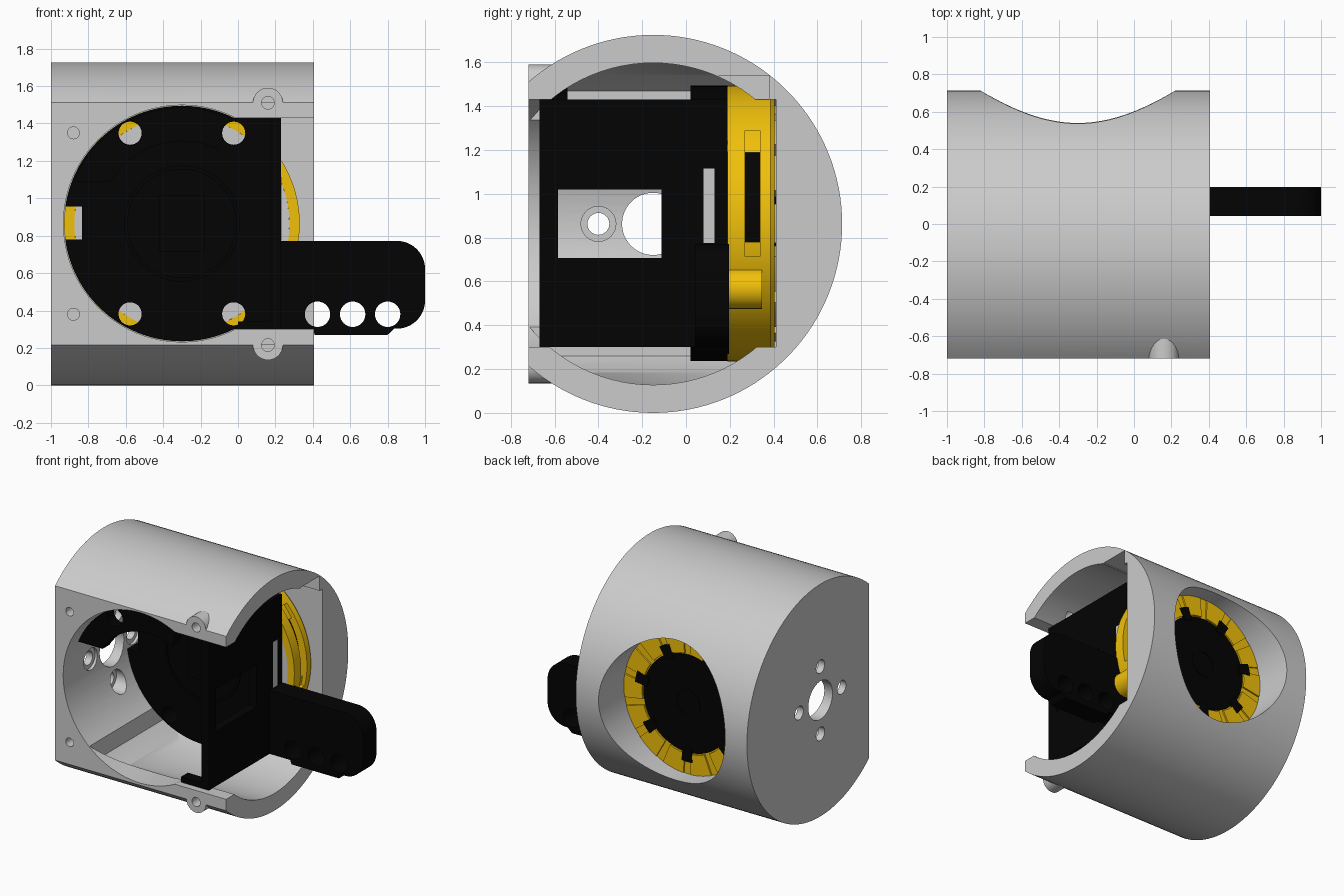
import bpy, bmesh, math

if "Cube" in bpy.data.objects:
    bpy.data.objects.remove(bpy.data.objects["Cube"])

CX, CZ = -0.3, 0.865          # rotor axis (runs along y)
HY, HZ, HR = -0.15, 0.863, 0.863  # housing axis (runs along x)

def material(name, rgb):
    m = bpy.data.materials.new(name)
    m.diffuse_color = (*rgb, 1)
    m.use_nodes = True
    m.node_tree.nodes["Principled BSDF"].inputs["Base Color"].default_value = m.diffuse_color
    return m

BLACK = material("black_plastic", (0.001, 0.001, 0.001))
YELLOW = material("yellow_plastic", (0.88, 0.53, 0.003))

def arc(cx, cy, r, a0=0, a1=360, n=64):
    full = abs(a1 - a0) >= 360
    steps = n if full else n + 1
    return [(cx + r * math.cos(math.radians(a0 + (a1 - a0) * i / n)),
             cy + r * math.sin(math.radians(a0 + (a1 - a0) * i / n))) for i in range(steps)]

def rect(a0, b0, a1, b1):
    return [(a0, b0), (a1, b0), (a1, b1), (a0, b1)]

def finish(bm, name, mat):
    bmesh.ops.recalc_face_normals(bm, faces=bm.faces)
    me = bpy.data.meshes.new(name)
    bm.to_mesh(me)
    bm.free()
    ob = bpy.data.objects.new(name, me)
    bpy.context.collection.objects.link(ob)
    if mat:
        me.materials.append(mat)
    return ob

def prism(name, pts, axis, lo, hi, mat=None):
    """Extrude a profile; (y, z) points along x or (x, z) points along y."""
    place = (lambda p, d: (d, p[0], p[1])) if axis == 'x' else (lambda p, d: (p[0], d, p[1]))
    bm = bmesh.new()
    a = [bm.verts.new(place(p, lo)) for p in pts]
    b = [bm.verts.new(place(p, hi)) for p in pts]
    bm.faces.new(a)
    bm.faces.new(b)
    for i in range(len(pts)):
        j = (i + 1) % len(pts)
        bm.faces.new((a[i], a[j], b[j], b[i]))
    return finish(bm, name, mat)

def lathe(name, prof, mat, n=72):
    """Revolve a closed (radius, y) profile around the rotor axis."""
    bm = bmesh.new()
    rings = []
    for i in range(n):
        t = 2 * math.pi * i / n
        rings.append([bm.verts.new((CX + r * math.cos(t), y, CZ + r * math.sin(t))) for r, y in prof])
    for i in range(n):
        p, q = rings[i], rings[(i + 1) % n]
        for k in range(len(prof)):
            l = (k + 1) % len(prof)
            bm.faces.new((p[k], p[l], q[l], q[k]))
    return finish(bm, name, mat)

def boolean(ob, other, op='DIFFERENCE'):
    other.hide_render = True
    m = ob.modifiers.new("bool", 'BOOLEAN')
    m.operation, m.solver, m.object = op, 'EXACT', other
    bpy.context.view_layer.objects.active = ob
    bpy.ops.object.modifier_apply(modifier=m.name)
    bpy.data.objects.remove(other, do_unlink=True)

def cut(ob, pts, axis, lo, hi):
    boolean(ob, prism("cutter", pts, axis, lo, hi))

# Housing: round barrel with a flat front and two screw bosses
a = math.degrees(math.acos(0.57 / HR))
housing = prism("housing", arc(HY, HZ, HR, -180 + a, 180 - a, 96), 'x', -1, 0.407)
for z in (0.215, 1.511):
    boolean(housing, prism("boss", arc(0.16, z, 0.08, n=32), 'y', -0.72, -0.45), 'UNION')
# main bore, side channel
cut(housing, arc(CX, CZ, 0.633, n=96), 'y', -0.9, 0.412)
cut(housing, rect(-0.9, 0.3, 0.41, 1.43), 'x', -0.3, 0.6)
# rounded inner recess, open to the right, curved at its left end
recess = prism("recess", arc(CX, CZ, 0.737, 90, 270, 48) + [(0.6, CZ - 0.737), (0.6, CZ + 0.737)],
               'y', -0.9, 0.408)
boolean(recess, prism("limit", arc(HY, HZ, 0.735, n=96), 'x', -0.72, 0.55), 'INTERSECT')
boolean(housing, recess)
cut(housing, rect(0.15, 1.3, 0.378, 1.54), 'x', 0.0, 0.6)
# rear window
cut(housing, arc(CX, CZ, 0.52, n=96), 'y', 0.3, 0.9)
# end wall: shaft hole and four counterbored screw holes
cut(housing, arc(HY, HZ, 0.142, n=48), 'x', -1.1, -0.5)
for dy, dz in ((0.25, 0), (-0.25, 0), (0, 0.25), (0, -0.25)):
    cut(housing, arc(HY + dy, HZ + dz, 0.05, n=24), 'x', -1.1, -0.6)
    cut(housing, arc(HY + dy, HZ + dz, 0.08, n=24), 'x', -0.95, -0.6)
# front face screw holes
for x, z, r in ((-0.88, 1.35, 0.032), (-0.88, 0.38, 0.032), (0.16, 1.511, 0.034), (0.16, 0.215, 0.034)):
    cut(housing, arc(x, z, r, n=20), 'y', -0.8, -0.5)

# Rotor plate: disc squared off on its right side
k = math.degrees(math.asin(0.565 / 0.629))
plate = prism("rotor_plate", arc(CX, CZ, 0.629, k, 360 - k, 72) + [(0.23, 0.3), (0.23, 1.43)],
              'y', 0.02, 0.19, BLACK)
for dx in (-0.277, 0.277):
    for dz in (-0.483, 0.483):
        cut(plate, arc(CX + dx, CZ + dz, 0.062, n=28), 'y', -0.1, 0.3)
cut(plate, rect(-1, 0.78, -0.835, 0.955), 'y', -0.1, 0.3)
lathe("plate_rim", [(0.29, 0.01), (0.31, 0.01), (0.31, 0.03), (0.29, 0.03)], BLACK)
prism("plate_pad", rect(CX - 0.12, CZ - 0.15, CX + 0.12, CZ + 0.15), 'y', 0.01, 0.03, BLACK)
prism("side_insert", rect(0.08, 0.775, 0.13, 1.115), 'x', 0.2, 0.232)
prism("inner_disc", arc(CX, CZ, 0.575, n=72), 'y', 0.191, 0.215)

# Side wall with window and foot
wall = prism("side_wall", rect(-0.67, 0.3, 0.03, 1.43), 'x', 0.17, 0.23, BLACK)
cut(wall, rect(-0.585, 0.708, -0.113, 1.02), 'x', 0, 0.5)
prism("lower_foot", rect(-0.67, 0.3, -0.59, 0.34), 'x', 0.0, 0.2, BLACK)

# Upper front arch, following the bore
arch = prism("front_arch", arc(CX, CZ, 0.62, 64.5, 165, 36) + arc(CX, CZ, 0.44, 165, 64.5, 36),
             'y', -0.62, -0.54, BLACK)
cut(arch, rect(-1.1, 0.8, 0.5, 1.09), 'y', -0.8, -0.4)
for dx in (-0.277, 0.277):
    cut(arch, arc(CX + dx, CZ + 0.483, 0.064, n=28), 'y', -0.8, -0.4)

# Lever arm with three holes
arm = prism("lever_arm", [(0.1, 0.3), (0.4, 0.3), (0.41, 0.27), (0.8, 0.27), (0.835, 0.303)]
            + arc(0.85, 0.453, 0.15, -90, 0, 12) + arc(0.85, 0.622, 0.15, 0, 90, 12)
            + [(0.1, 0.772)], 'y', 0.042, 0.197, BLACK)
for x in (0.425, 0.613, 0.8):
    cut(arm, arc(x, 0.38, 0.068, n=32), 'y', -0.1, 0.4)

# Yellow ring with a slot in its right side
ring = lathe("yellow_ring", [(0.63, 0.19), (0.63, 0.385), (0.615, 0.404), (0.35, 0.404),
                             (0.35, 0.36), (0.575, 0.36), (0.575, 0.19)], YELLOW, 96)
cut(ring, rect(0.27, 0.715, 0.338, 1.29), 'x', 0.0, 0.5)
liner = lathe("ring_liner", [(0.6, 0.216), (0.6, 0.37), (0.57, 0.37), (0.57, 0.216)], YELLOW, 96)
cut(liner, rect(0.2, 0.78, 0.4, 1.19), 'x', 0.0, 0.5)
prism("rotor_core", arc(CX, CZ, 0.56, n=72), 'y', 0.216, 0.359, BLACK)
prism("ring_stub", arc(0.255, 0.568, 0.093, n=32), 'y', 0.19, 0.347, YELLOW)

# Rear face: yellow teeth, black hub and black notches
def sector(r0, r1, c, w):
    return arc(CX, CZ, r1, c - w, c + w, 6) + arc(CX, CZ, r0, c + w, c - w, 6)

for i in range(14):
    c = i * 360 / 14
    prism("yellow_tooth_%d" % i, sector(0.37, 0.54, c, 9.5), 'y', 0.37, 0.416, YELLOW)
for i in range(7):
    prism("black_notch_%d" % i, sector(0.33, 0.43, i * 360 / 7 + 12.86, 6), 'y', 0.37, 0.418, BLACK)
prism("rear_hub", arc(CX, CZ, 0.362, n=64), 'y', 0.35, 0.41, BLACK)
lathe("hub_rim", [(0.085, 0.39), (0.105, 0.39), (0.105, 0.415), (0.085, 0.415)], BLACK, 40)

# Smooth the round surfaces, keep edges crisp
bpy.ops.object.select_all(action='DESELECT')
for ob in bpy.context.scene.objects:
    ob.select_set(True)
    bpy.context.view_layer.objects.active = ob
bpy.ops.object.shade_smooth_by_angle(angle=math.radians(30))
